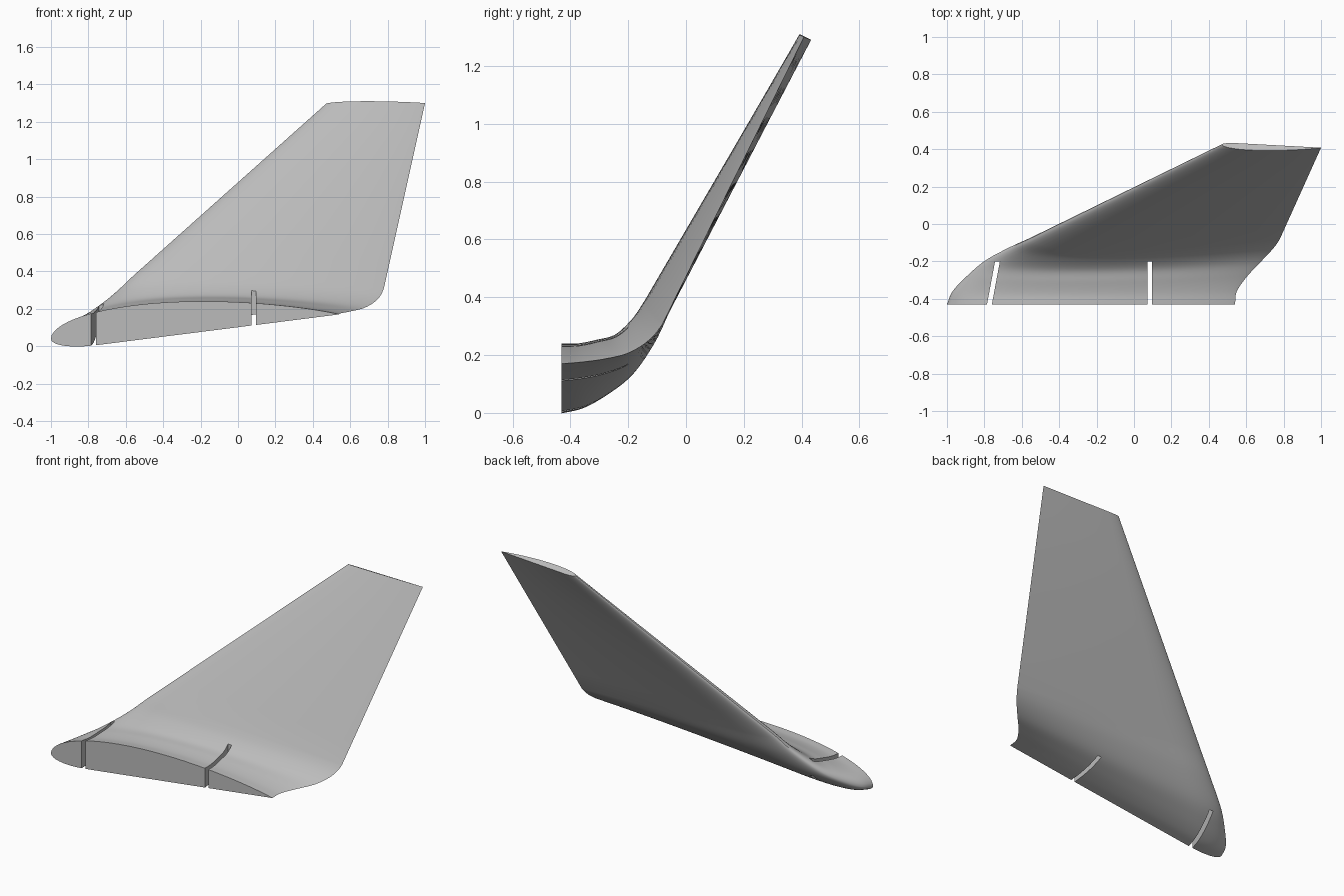
import bpy, bmesh
from math import sin, cos, radians, sqrt
from mathutils import Vector, Matrix

cube = bpy.data.objects.get("Cube")
if cube:
    bpy.data.objects.remove(cube)

grey = bpy.data.materials.new("light grey")
grey.use_nodes = True
grey.diffuse_color = (0.5, 0.5, 0.5, 1)
grey.node_tree.nodes["Principled BSDF"].inputs["Base Color"].default_value = (0.5, 0.5, 0.5, 1)

# Span stations: leading edge xyz, trailing edge xyz, cant angle, thickness
STATIONS = [Vector(s) for s in (
    (-1.00, -0.43, 0.04, 0.54, -0.43, 0.17, 0, 1.0),
    (-0.97, -0.36, 0.055, 0.55, -0.36, 0.176, 6, 0.93),
    (-0.895, -0.28, 0.10, 0.605, -0.28, 0.187, 14, 0.84),
    (-0.80, -0.20, 0.165, 0.68, -0.20, 0.207, 28, 0.70),
    (-0.67, -0.13, 0.27, 0.745, -0.13, 0.25, 46, 0.58),
    (-0.56, -0.08, 0.375, 0.78, -0.08, 0.31, 59, 0.50),
)]
TIP = Vector((0.47, 0.425, 1.295, 1.0, 0.408, 1.30, 63, 0.2))


def catmull(a, b, c, d, t):
    return 0.5 * (2 * b + (c - a) * t + (2 * a - 5 * b + 4 * c - d) * t**2
                  + (3 * b - a - 3 * c + d) * t**3)


def upper(c):
    return 0.36 * sqrt(c) * (1 - c)**0.915


def lower(c):
    nose = sqrt(1 - max(0, 1 - c / 0.16)**2)
    return -0.065 * (1 - c) * nose


def section(s):
    """Closed aerofoil loop for one station."""
    lead, trail = Vector(s[:3]), Vector(s[3:6])
    a = radians(s[6])
    normal = Vector((0, -sin(a), cos(a)))
    n = 32
    chord = [(1 - cos(radians(180 * i / n))) / 2 for i in range(n + 1)]
    offsets = [(c, upper(c)) for c in reversed(chord)]
    offsets += [(c, lower(c)) for c in chord[1:-1]]
    return [lead.lerp(trail, c) + normal * (t * s[7]) for c, t in offsets]


# Curved blend at the root, then a straight ruled blade
ctrl = [2 * STATIONS[0] - STATIONS[1]] + STATIONS + [STATIONS[-1].lerp(TIP, 0.1)]
ctrl[0][6] = 0
spans = [catmull(*ctrl[i:i + 4], k / 6)
         for i in range(len(STATIONS) - 1) for k in range(6)]
spans += [STATIONS[-1].lerp(TIP, k / 8) for k in range(9)]

bm = bmesh.new()
rings = [[bm.verts.new(p) for p in section(s)] for s in spans]
for r0, r1 in zip(rings, rings[1:]):
    for j in range(len(r0)):
        k = (j + 1) % len(r0)
        bm.faces.new((r0[j], r0[k], r1[k], r1[j]))
bm.faces.new(rings[0])
bm.faces.new(rings[-1])
bmesh.ops.recalc_face_normals(bm, faces=bm.faces)
mesh = bpy.data.meshes.new("winglet_blade")
bm.to_mesh(mesh)
bm.free()
mesh.materials.append(grey)
blade = bpy.data.objects.new("winglet_blade", mesh)
bpy.context.collection.objects.link(blade)
bpy.context.view_layer.objects.active = blade
blade.select_set(True)


# Mounting slots cut through the root
def cut_slot(name, x_root, x_end, width):
    y_root, y_end, extra = -0.43, -0.20, 0.1
    slope = (x_end - x_root) / (y_end - y_root)
    bm = bmesh.new()
    bmesh.ops.create_cube(bm, size=1)
    for v in bm.verts:
        y = y_end if v.co.y > 0 else y_root - extra
        v.co = (x_root + slope * (y - y_root) + v.co.x * width, y, v.co.z * 2)
    me = bpy.data.meshes.new(name)
    bm.to_mesh(me)
    bm.free()
    me.materials.append(grey)
    cutter = bpy.data.objects.new(name, me)
    cutter.hide_render = True
    bpy.context.collection.objects.link(cutter)
    mod = blade.modifiers.new(name, 'BOOLEAN')
    mod.operation, mod.solver, mod.object = 'DIFFERENCE', 'EXACT', cutter
    bpy.ops.object.modifier_apply(modifier=name)
    bpy.data.objects.remove(cutter)


cut_slot("front_slot", -0.773, -0.73, 0.026)
cut_slot("rear_slot", 0.083, 0.083, 0.024)

bpy.ops.object.shade_smooth_by_angle(angle=radians(35))
